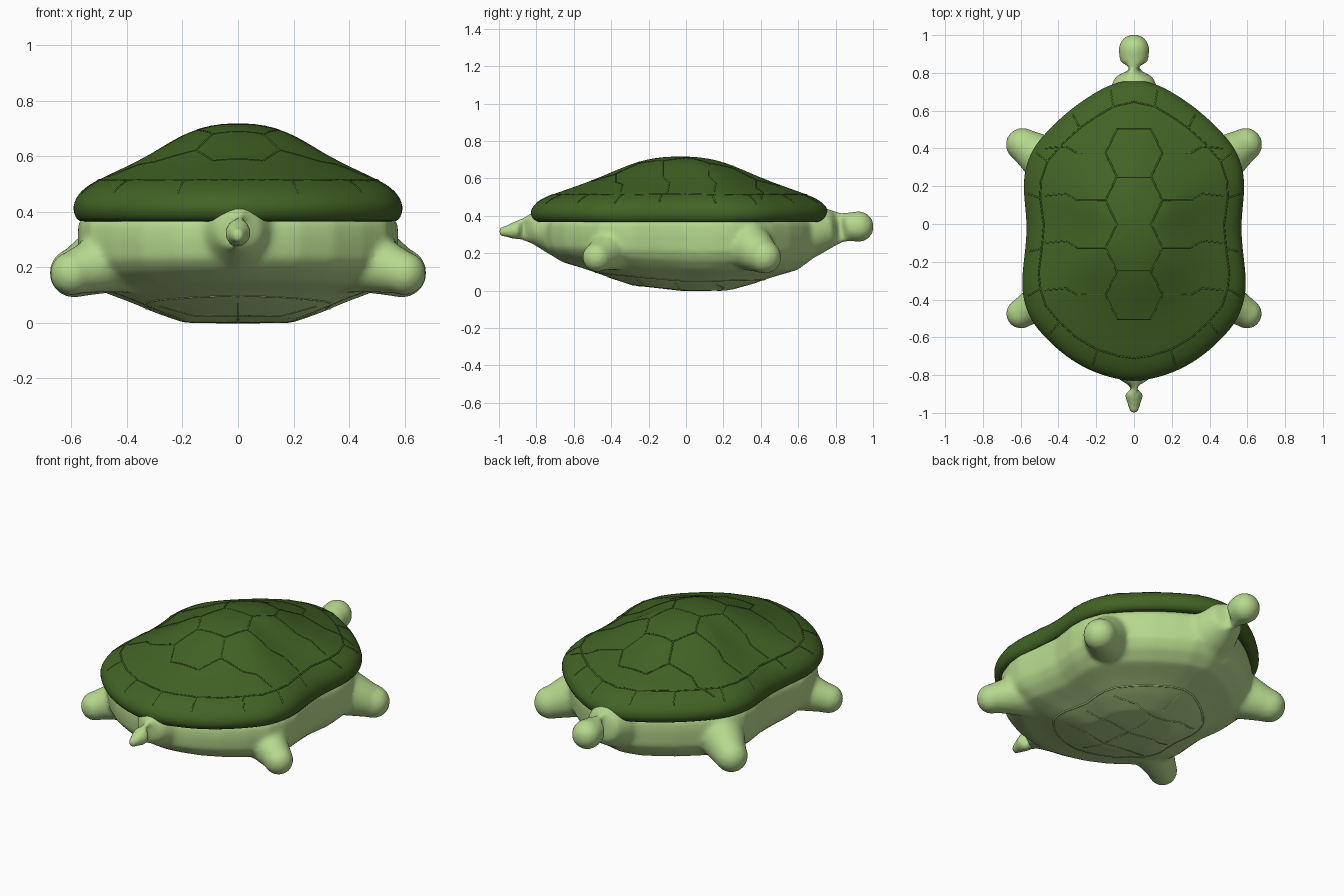
import bpy
import bmesh
from mathutils import Vector
from mathutils.bvhtree import BVHTree

old = bpy.data.objects.get("Cube")
if old:
    bpy.data.objects.remove(old, do_unlink=True)


def material(name, rgb):
    mat = bpy.data.materials.new(name)
    mat.use_nodes = True
    mat.diffuse_color = (*rgb, 1)
    bsdf = next(n for n in mat.node_tree.nodes if n.type == 'BSDF_PRINCIPLED')
    bsdf.inputs["Base Color"].default_value = (*rgb, 1)
    bsdf.inputs["Roughness"].default_value = 0.7
    return mat


SHELL = material("dark shell green", (0.055, 0.125, 0.018))
SKIN = material("pale skin green", (0.47, 0.69, 0.27))
CENTRE_Y = -0.03

# Right half of the shell outline seen from above, mirrored to close it
HALF = [(0, 0.775), (0.13, 0.745), (0.24, 0.68), (0.34, 0.61), (0.45, 0.51),
        (0.545, 0.4), (0.585, 0.28), (0.59, 0.17), (0.567, 0), (0.58, -0.15),
        (0.6, -0.3), (0.59, -0.4), (0.555, -0.51), (0.47, -0.61),
        (0.36, -0.71), (0.23, -0.785), (0.1, -0.825), (0, -0.84)]
OUTLINE = HALF + [(-x, y) for x, y in HALF[-2:0:-1]]


def finish(bm, name, mat):
    bmesh.ops.recalc_face_normals(bm, faces=bm.faces)
    for face in bm.faces:
        face.smooth = True
    mesh = bpy.data.meshes.new(name)
    bm.to_mesh(mesh)
    bm.free()
    mesh.materials.append(mat)
    obj = bpy.data.objects.new(name, mesh)
    bpy.context.collection.objects.link(obj)
    return obj


def bridge(bm, rings):
    for a, b in zip(rings, rings[1:]):
        for i in range(len(a)):
            j = (i + 1) % len(a)
            bm.faces.new((a[i], a[j], b[j], b[i]))


def outline_stack(bm, profile, y_scale=1.0, tail_lift=0.0):
    """Closed form made of scaled copies of the outline, (scale, z) each."""
    rings = []
    for s, z in profile:
        ring = []
        for x, y in OUTLINE:
            py = CENTRE_Y + (y - CENTRE_Y) * s * y_scale
            lift = tail_lift * max(0, -py) * max(0, 1 - z / 0.3)
            ring.append(bm.verts.new((x * s, py, z + lift)))
        rings.append(ring)
    bridge(bm, rings)
    for ring, z in ((rings[0], profile[0][1]), (rings[-1], profile[-1][1])):
        tip = bm.verts.new((0, CENTRE_Y, z))
        for i in range(len(ring)):
            bm.faces.new((tip, ring[i - 1], ring[i]))


def limb(bm, stations, sides=20):
    """Rounded tube through (position, radius) stations."""
    axis = (Vector(stations[-1][0]) - Vector(stations[0][0])).normalized()
    turn = axis.to_track_quat('Z', 'Y')
    rings = []
    for pos, r in stations:
        ring = bmesh.ops.create_circle(bm, segments=sides, radius=r)["verts"]
        for v in ring:
            v.co = turn @ v.co + Vector(pos)
        rings.append(ring)
    bridge(bm, rings)
    bm.faces.new(rings[0])
    bm.faces.new(rings[-1])


def ball(bm, pos, r):
    new = bmesh.ops.create_uvsphere(bm, u_segments=24, v_segments=14, radius=r)
    bmesh.ops.translate(bm, verts=new["verts"], vec=pos)


# Domed shell with a rounded rim
bm = bmesh.new()
outline_stack(bm, [(0.08, 0.716), (0.18, 0.708), (0.32, 0.682), (0.53, 0.606),
                   (0.7, 0.555), (0.86, 0.512), (0.955, 0.476), (1.008, 0.42),
                   (0.975, 0.362), (0.91, 0.365), (0.85, 0.41)])
shell = finish(bm, "shell", SHELL)
shell.modifiers.new("round", 'SUBSURF').levels = 2
shell.modifiers["round"].render_levels = 2

# Body with legs, neck, head and tail fused into one skin
bm = bmesh.new()
outline_stack(bm, [(0.1, 0.0), (0.33, 0.0), (0.5, 0.035), (0.66, 0.075),
                   (0.82, 0.11), (0.91, 0.16), (0.955, 0.21), (0.965, 0.3),
                   (0.96, 0.36), (0.9, 0.4), (0.7, 0.43)],
              y_scale=0.95, tail_lift=0.1)
for side in (1, -1):
    # Legs beside the head
    limb(bm, [((side * 0.40, 0.30, 0.26), 0.15), ((side * 0.5, 0.36, 0.22), 0.12),
              ((side * 0.585, 0.418, 0.18), 0.09)])
    ball(bm, (side * 0.59, 0.42, 0.18), 0.09)
    # Legs beside the tail
    limb(bm, [((side * 0.40, -0.36, 0.25), 0.15), ((side * 0.5, -0.42, 0.21), 0.105),
              ((side * 0.595, -0.47, 0.18), 0.078)])
    ball(bm, (side * 0.598, -0.475, 0.178), 0.08)
# Neck and head
limb(bm, [((0, 0.58, 0.3), 0.17), ((0, 0.7, 0.325), 0.135),
          ((0, 0.78, 0.335), 0.1), ((0, 0.86, 0.34), 0.077),
          ((0, 0.92, 0.342), 0.082)])
ball(bm, (0, 0.922, 0.342), 0.083)
# Tail
limb(bm, [((0, -0.62, 0.31), 0.17), ((0, -0.74, 0.33), 0.13),
          ((0, -0.82, 0.335), 0.085), ((0, -0.9, 0.325), 0.053),
          ((0, -0.97, 0.316), 0.03)])
ball(bm, (0, -0.975, 0.316), 0.03)
body = finish(bm, "body", SKIN)
remesh = body.modifiers.new("fuse", 'REMESH')
remesh.mode = 'VOXEL'
remesh.voxel_size = 0.014
remesh.use_smooth_shade = True
soften = body.modifiers.new("soften", 'SMOOTH')
soften.factor = 0.5
soften.iterations = 8

bpy.context.view_layer.update()
depsgraph = bpy.context.evaluated_depsgraph_get()


def ridges(name, target, lines, mat, down, depth):
    """Fine raised lines laid on a surface from flat (x, y) paths."""
    tree = BVHTree.FromObject(target, depsgraph)
    curve = bpy.data.curves.new(name, 'CURVE')
    curve.dimensions = '3D'
    curve.bevel_depth = depth
    curve.bevel_resolution = 1
    ray = Vector((0, 0, -1 if down else 1))
    for line in lines:
        points = []
        for a, b in zip(line, line[1:]):
            for k in range(7):
                p = Vector(a).lerp(Vector(b), k / 6)
                hit = tree.ray_cast(Vector((p.x, p.y, 0)) - 2 * ray, ray)[0]
                if hit:
                    points.append(hit + ray * depth * 0.5)
        spline = curve.splines.new('POLY')
        spline.points.add(len(points) - 1)
        for sp, p in zip(spline.points, points):
            sp.co = (*p, 1)
    curve.materials.append(mat)
    obj = bpy.data.objects.new(name, curve)
    bpy.context.collection.objects.link(obj)


def scaled(points, s, y_scale=1.0):
    return [(x * s, CENTRE_Y + (y - CENTRE_Y) * s * y_scale) for x, y in points]


# Scute seams: hexagons down the spine, flank seams and a rim seam
seams = [scaled(OUTLINE + OUTLINE[:1], 0.84)]
for row in range(5):
    y = 0.5 - row * 0.25
    seams.append([(-0.09, y), (0.09, y)])
    for side in (1, -1):
        if row < 4:
            seams.append([(side * 0.09, y), (side * 0.15, y - 0.125),
                          (side * 0.09, y - 0.25)])
            seams.append([(side * 0.15, y - 0.125), (side * 0.3, y - 0.125),
                          (side * 0.36, y - 0.09), (side * 0.47, y - 0.1)])
for x, y in OUTLINE[1::2]:
    seams.append(scaled([(x, y)], 0.84) + scaled([(x, y)], 0.95))
ridges("shell_seams", shell, seams, SHELL, True, 0.005)

# Belly plate seams
belly = [scaled(OUTLINE + OUTLINE[:1], 0.56), [(0, 0.38), (0, -0.42)]]
for y in (-0.25, -0.05, 0.17):
    for side in (1, -1):
        belly.append([(0, y), (side * 0.15, y + 0.03), (side * 0.28, y - 0.01)])
ridges("belly_seams", body, belly, SKIN, False, 0.006)

# Mouth line across the snout
bm = bmesh.new()
bmesh.ops.create_uvsphere(bm, u_segments=24, v_segments=6, radius=0.083)
bmesh.ops.scale(bm, verts=bm.verts, vec=(0.8, 0.92, 0.05))
bmesh.ops.translate(bm, verts=bm.verts, vec=(0, 0.925, 0.345))
finish(bm, "mouth_line", SKIN)
